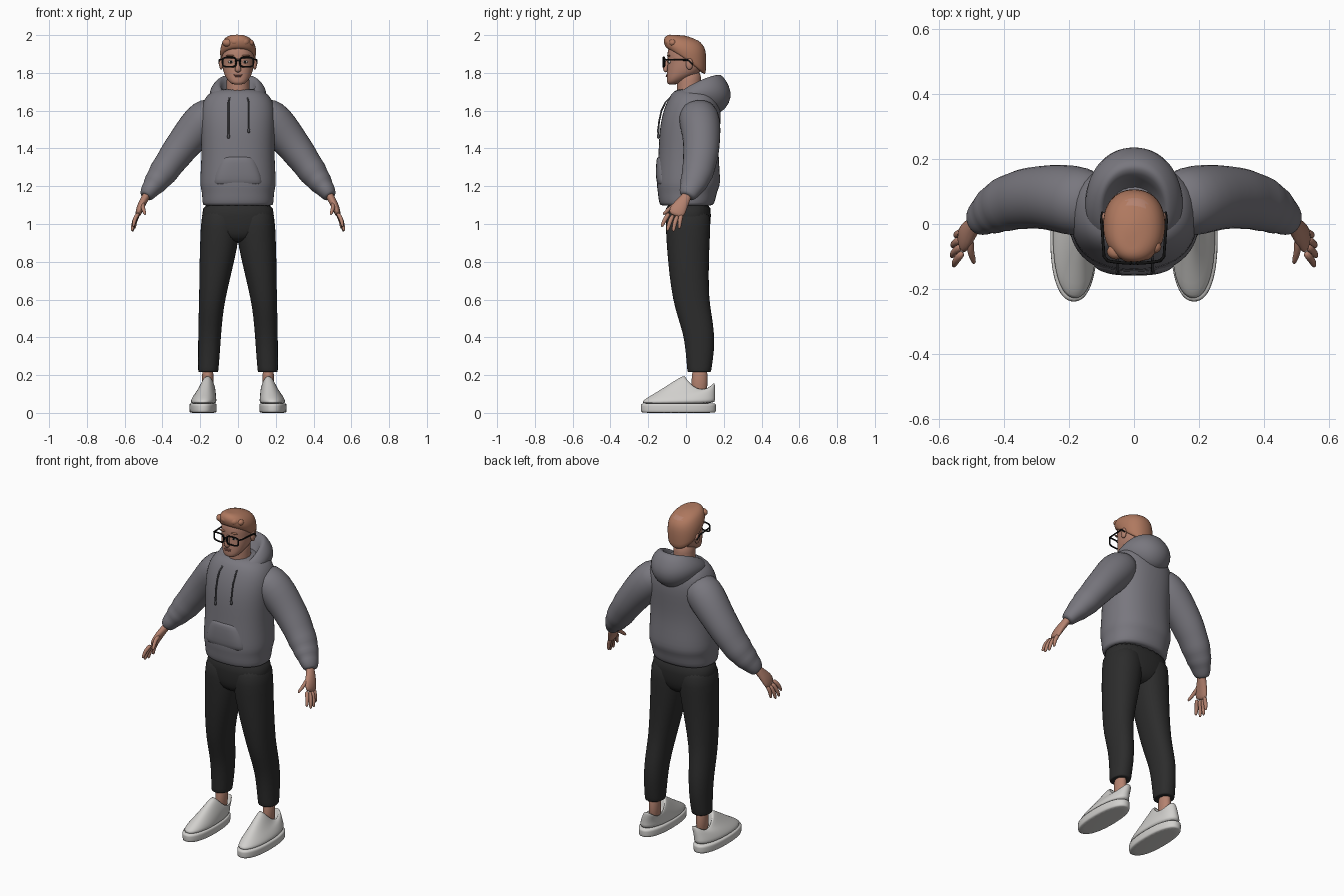
import bpy, bmesh, math
from mathutils import Vector


def material(name, rgb):
    m = bpy.data.materials.new(name)
    m.diffuse_color = (*rgb, 1)
    return m


SKIN = material("skin", (0.46, 0.225, 0.16))
HAIR = material("hair", (0.43, 0.19, 0.115))
LIPS = material("lips", (0.33, 0.13, 0.10))
GREY = material("hoodie_grey", (0.19, 0.185, 0.21))
CORD = material("cord_grey", (0.08, 0.08, 0.09))
BLACK = material("trouser_black", (0.025, 0.025, 0.025))
FRAME = material("frame_black", (0.006, 0.006, 0.006))
WHITE = material("shoe_white", (0.64, 0.63, 0.61))
EYE = material("eye_white", (0.55, 0.5, 0.47))


def skin_rings(name, rings, mat, mirror=False, levels=1):
    """Bridge a list of closed point rings into a smooth capped solid."""
    bm = bmesh.new()
    rows = [[bm.verts.new(p) for p in ring] for ring in rings]
    n = len(rows[0])
    for a, b in zip(rows, rows[1:]):
        for i in range(n):
            j = (i + 1) % n
            bm.faces.new((a[i], a[j], b[j], b[i]))
    bm.faces.new(rows[0][::-1])
    bm.faces.new(rows[-1])
    bmesh.ops.recalc_face_normals(bm, faces=bm.faces)
    for f in bm.faces:
        f.smooth = True
    me = bpy.data.meshes.new(name)
    bm.to_mesh(me)
    bm.free()
    me.materials.append(mat)
    ob = bpy.data.objects.new(name, me)
    bpy.context.collection.objects.link(ob)
    if mirror:
        ob.modifiers.new("mirror", "MIRROR").use_mirror_merge = False
    ob.modifiers.new("smooth", "SUBSURF").levels = levels
    ob.modifiers["smooth"].render_levels = levels
    return ob


def loft(name, rings, mat, p=2.0, n=28, mirror=False):
    """Rings: centre x, half width, front y, back y, z (or front, side, back z)."""
    out = []
    for cx, hw, yf, yb, z in rings:
        zf, zs, zb = z if isinstance(z, tuple) else (z, z, z)
        pts = []
        for i in range(n):
            a = math.tau * i / n
            c, s = math.cos(a), math.sin(a)
            x = cx + hw * math.copysign(abs(c) ** (2 / p), c)
            t = math.copysign(abs(s) ** (2 / p), s)
            y = (yf + yb) / 2 + (yb - yf) / 2 * t
            pts.append((x, y, zs + (zb - zf) / 2 * t + ((zf + zb) / 2 - zs) * t * t))
        out.append(pts)
    return skin_rings(name, out, mat, mirror)


def limb(name, path, mat, n=16, mirror=True):
    """Path: x, y, z, radius along depth, radius across."""
    out = []
    for k, (x, y, z, ra, rb) in enumerate(path):
        a, b = path[max(k - 1, 0)], path[min(k + 1, len(path) - 1)]
        t = (Vector(b[:3]) - Vector(a[:3])).normalized()
        u = Vector((0, 1, 0))
        u = (u - t * u.dot(t)).normalized()
        v = t.cross(u)
        out.append([Vector((x, y, z)) + u * ra * math.cos(math.tau * i / n)
                    + v * rb * math.sin(math.tau * i / n) for i in range(n)])
    return skin_rings(name, out, mat, mirror)


def ball(name, loc, size, mat, mirror=False):
    """Ellipsoid built from stacked rings."""
    x, y, z = loc
    rings = []
    for k in range(1, 8):
        a = math.pi * k / 8
        r = math.sin(a)
        rings.append((x, size[0] * r, y - size[1] * r, y + size[1] * r, z - size[2] * math.cos(a)))
    return loft(name, rings, mat, n=12, mirror=mirror)


def wire(name, lines, radius, mat):
    """Round wire along (points, closed) polylines."""
    cu = bpy.data.curves.new(name, "CURVE")
    cu.dimensions = "3D"
    cu.bevel_depth, cu.bevel_resolution, cu.use_fill_caps = radius, 2, True
    for pts, closed in lines:
        sp = cu.splines.new("POLY")
        sp.points.add(len(pts) - 1)
        for q, co in zip(sp.points, pts):
            q.co = (*co, 1)
        sp.use_cyclic_u = closed
    cu.materials.append(mat)
    ob = bpy.data.objects.new(name, cu)
    bpy.context.collection.objects.link(ob)


# Shoes: sole and upper with tongue, low sides and heel tab
loft("sole", [(.185, .066, -.232, .153, 0), (.185, .072, -.239, .159, .002),
              (.185, .073, -.24, .16, .025), (.185, .073, -.24, .16, .047),
              (.185, .068, -.234, .156, .052)], WHITE, 2.3, mirror=True)
loft("shoe_upper", [(.184, .069, -.235, .156, .045), (.182, .068, -.232, .156, (.06, .065, .07)),
                    (.179, .064, -.212, .155, (.078, .08, .09)),
                    (.174, .057, -.16, .155, (.107, .1, .11)),
                    (.168, .05, -.085, .155, (.155, .115, .135)),
                    (.161, .041, -.015, .152, (.2, .127, .16)),
                    (.16, .035, .002, .142, (.197, .127, .158)),
                    (.16, .03, .012, .13, .1)], WHITE, 2.2, mirror=True)
loft("ankle", [(.16, .03, .025, .115, .09), (.16, .029, .03, .112, .16),
               (.16, .033, .03, .118, .25)], SKIN, mirror=True)

# Trousers
loft("trouser_leg", [(.158, .045, .02, .12, .216), (.158, .053, .008, .132, .215),
                     (.157, .054, .006, .135, .23), (.153, .058, -.002, .15, .33),
                     (.15, .061, -.015, .15, .42), (.145, .064, -.045, .138, .51),
                     (.137, .069, -.07, .122, .6), (.12, .085, -.09, .12, .74),
                     (.102, .1, -.102, .124, .88), (.094, .104, -.108, .13, .98),
                     (.09, .1, -.108, .13, 1.1)], BLACK, 2.2, mirror=True)
loft("trouser_seat", [(0, .03, -.05, .07, .9), (0, .12, -.095, .11, .925), (0, .185, -.107, .129, .98),
                      (0, .193, -.11, .133, 1.04), (0, .188, -.11, .133, 1.13)], BLACK, 2.4)

# Hoodie body with ribbed hem and sloping shoulders
loft("hoodie_body", [(0, .17, -.12, .125, 1.1), (0, .187, -.138, .145, 1.096), (0, .19, -.147, .157, 1.13),
                     (0, .192, -.15, .165, 1.172), (0, .201, -.156, .18, 1.2),
                     (0, .201, -.155, .182, 1.24), (0, .196, -.15, .176, 1.32),
                     (0, .194, -.145, .172, 1.4), (0, .198, -.141, .18, 1.5),
                     (0, .2, -.126, .187, 1.58), (0, .19, -.105, .18, 1.64),
                     (0, .165, -.082, .165, 1.685), (0, .11, -.05, .13, 1.72)], GREY, 2.3)
# Raised front pocket
loft("pocket", [(0, .13, -.142, -.05, 1.2), (0, .132, -.156, -.05, 1.215), (0, .125, -.16, -.05, 1.26),
                (0, .1, -.158, -.05, 1.33), (0, .085, -.154, -.05, 1.352),
                (0, .08, -.138, -.05, 1.362)], GREY, 2.8)
# Sleeves with bunched folds and cuff
limb("sleeve", [(.1, .055, 1.615, .09, .075), (.165, .068, 1.565, .112, .11), (.225, .08, 1.5, .107, .105),
                (.29, .083, 1.42, .098, .092), (.335, .078, 1.36, .096, .088),
                (.37, .07, 1.31, .088, .078), (.4, .06, 1.268, .088, .08),
                (.42, .05, 1.24, .076, .066), (.438, .04, 1.217, .077, .067),
                (.455, .03, 1.193, .062, .052), (.468, .02, 1.178, .06, .05),
                (.485, .01, 1.15, .046, .038), (.49, .006, 1.143, .036, .03)], GREY)
# Hood lying on the back with a V opening in front
loft("hood", [(0, .14, -.085, .15, (1.6, 1.65, 1.56)), (0, .152, -.1, .215, (1.62, 1.68, 1.61)),
              (0, .15, -.1, .243, (1.635, 1.71, 1.67)), (0, .132, -.09, .232, (1.65, 1.74, 1.73)),
              (0, .113, -.08, .195, (1.665, 1.752, 1.787)), (0, .1, -.07, .17, (1.668, 1.75, 1.797)),
              (0, .088, -.055, .14, (1.655, 1.735, 1.765)),
              (0, .075, -.045, .1, (1.62, 1.67, 1.67))], GREY, 2.1)
# Drawstrings with knotted tips
for side, end in ((-.05, 1.47), (.057, 1.5)):
    wire("drawstring", [([(side * .9, -.085, 1.668), (side, -.108, 1.645), (side, -.13, 1.6),
                          (side, -.143, 1.54), (side, -.147, end)], False)], .0045, CORD)
    ball("drawstring_tip", (side, -.147, end - .006), (.008, .008, .014), CORD)

# Hands
limb("palm", [(.475, .015, 1.17, .026, .022), (.493, -.004, 1.135, .028, .021), (.512, -.028, 1.1, .04, .021),
              (.524, -.046, 1.07, .045, .018), (.532, -.056, 1.04, .038, .013)], SKIN)
for base, tip in (((.525, -.086, 1.06), (.556, -.13, .985)), ((.53, -.066, 1.052), (.562, -.1, .963)),
                  ((.53, -.044, 1.047), (.56, -.068, .96)), ((.525, -.022, 1.055), (.55, -.036, .975)),
                  ((.502, -.035, 1.115), (.492, -.122, 1.05))):
    b, t = Vector(base), Vector(tip)
    mid = b.lerp(t, .5) + Vector((.008, -.004, .004))
    limb("finger", [(*b, .013, .013), (*mid, .0125, .0115), (*b.lerp(t, .88), .010, .009),
                    (*t, .005, .005)], SKIN, n=10)

# Neck and head
loft("neck", [(0, .07, -.05, .09, 1.6), (0, .062, -.048, .08, 1.68), (0, .06, -.05, .08, 1.76),
              (0, .06, -.05, .08, 1.82)], SKIN)
loft("head", [(0, .025, -.088, -.04, 1.738), (0, .045, -.1, -.01, (1.742, 1.75, 1.755)),
              (0, .064, -.103, .03, (1.762, 1.775, 1.775)), (0, .075, -.101, .07, 1.797),
              (0, .082, -.1, .09, 1.825), (0, .085, -.095, .097, 1.86), (0, .087, -.1, .1, 1.89),
              (0, .086, -.096, .098, 1.93), (0, .07, -.078, .08, 1.965),
              (0, .04, -.045, .045, 1.982)], SKIN, 2.2)
limb("nose", [(0, -.09, 1.878, .008, .009), (0, -.101, 1.85, .012, .010), (0, -.109, 1.828, .014, .014),
              (0, -.109, 1.813, .013, .018), (0, -.1, 1.806, .008, .012)], SKIN, mirror=False)
ball("ear", (.089, .018, 1.848), (.012, .02, .033), SKIN, True)
ball("upper_lip", (0, -.1, 1.789), (.026, .008, .004), LIPS)
ball("lower_lip", (0, -.1, 1.782), (.021, .008, .004), LIPS)
ball("eye", (.037, -.086, 1.858), (.016, .01, .008), EYE, True)
ball("pupil", (.037, -.094, 1.858), (.006, .004, .006), FRAME, True)
ball("eyebrow", (.04, -.092, 1.891), (.024, .009, .005), HAIR, True)

# Hair: low nape, high forehead, swept front
loft("hair", [(0, .085, -.09, .098, (1.932, 1.865, 1.785)), (0, .092, -.1, .105, (1.928, 1.872, 1.795)),
              (0, .096, -.11, .108, (1.938, 1.9, 1.85)), (.001, .096, -.117, .107, (1.957, 1.925, 1.9)),
              (.001, .088, -.119, .1, (1.978, 1.955, 1.935)),
              (-.002, .07, -.108, .078, (1.996, 1.982, 1.965)),
              (-.006, .04, -.088, .035, (2.004, 1.996, 1.985)),
              (-.006, .014, -.065, -.01, 2.0)], HAIR, 2.2)
for x, y, r in ((-.055, -.095, .03), (-.015, -.1, .034), (.03, -.095, .034), (.06, -.08, .026)):
    ball("hair_tuft", (x, y + .01, 1.968 - abs(x) * .15), (r, r * .85, r * .75), HAIR)

# Glasses: two rounded rims, bridge and temples
lines = [([(-.012, -.119, 1.864), (0, -.121, 1.867), (.012, -.119, 1.864)], False)]
for s in (-1, 1):
    rim = []
    for i in range(24):
        a = math.tau * i / 24
        c, q = math.cos(a), math.sin(a)
        x = .046 + .036 * math.copysign(abs(c) ** .55, c)
        rim.append((s * x, -.121 + x * x * 1.2, 1.857 + .025 * math.copysign(abs(q) ** .55, q)))
    lines.append((rim, True))
    lines.append(([(s * .081, -.113, 1.87), (s * .092, -.1, 1.87), (s * .1, .012, 1.868),
                   (s * .097, .035, 1.845)], False))
wire("glasses", lines, .0045, FRAME)
